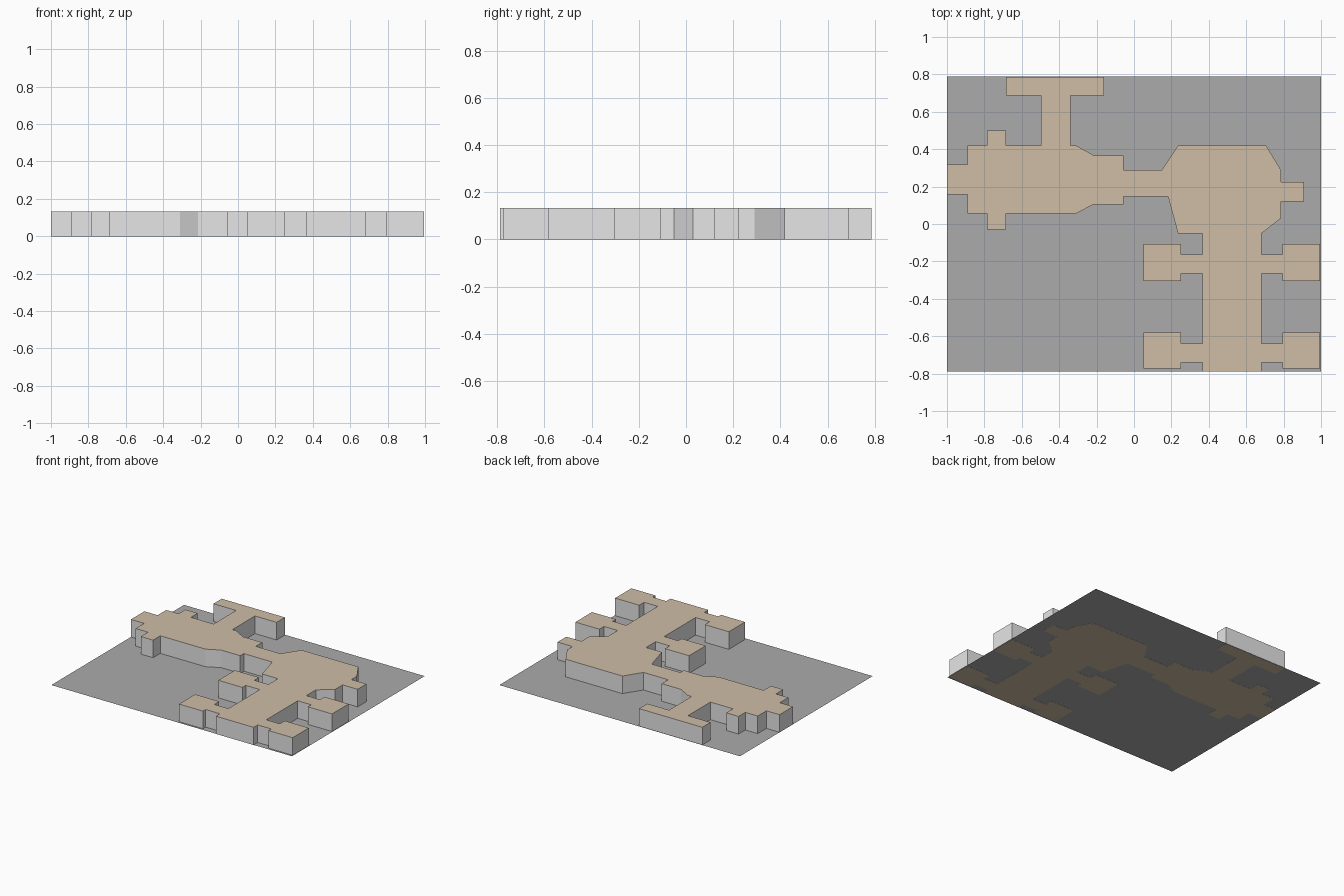
import bpy, bmesh

if "Cube" in bpy.data.objects:
    bpy.data.objects.remove(bpy.data.objects["Cube"])

H = 0.133  # common height of every room


def material(name, rgb):
    m = bpy.data.materials.new(name)
    m.diffuse_color = (*rgb, 1)
    m.use_nodes = True
    m.node_tree.nodes["Principled BSDF"].inputs["Base Color"].default_value = m.diffuse_color
    return m


GROUND = material("ground_grey", (0.41, 0.41, 0.41))
WALL = material("wall_light_grey", (0.79, 0.79, 0.79))
TAN = material("floor_tan", (0.62, 0.51, 0.38))


def link(name, bm, mats):
    me = bpy.data.meshes.new(name)
    bm.to_mesh(me)
    bm.free()
    for m in mats:
        me.materials.append(m)
    ob = bpy.data.objects.new(name, me)
    bpy.context.collection.objects.link(ob)


def prism(name, pts):
    """Extrude a floor outline; horizontal caps are tan, sides are grey."""
    bm = bmesh.new()
    f = bm.faces.new([bm.verts.new((x, y, 0)) for x, y in pts])
    ext = bmesh.ops.extrude_face_region(bm, geom=[f], use_keep_orig=True)
    top = [v for v in ext["geom"] if isinstance(v, bmesh.types.BMVert)]
    bmesh.ops.translate(bm, verts=top, vec=(0, 0, H))
    bmesh.ops.recalc_face_normals(bm, faces=bm.faces[:])
    for face in bm.faces:
        face.material_index = 1 if abs(face.normal.z) > 0.5 else 0
    link(name, bm, [WALL, TAN])


def block(name, x0, x1, y0, y1):
    prism(name, [(x0, y0), (x1, y0), (x1, y1), (x0, y1)])


# ground sheet, a hair above the room floors so they show from below
bm = bmesh.new()
bm.faces.new([bm.verts.new((x, y, 0.001)) for x, y in
              ((-1, -0.788), (1, -0.788), (1, 0.788), (-1, 0.788))])
link("ground", bm, [GROUND])

# west room with tapered east end, and its alcoves
prism("west_room", [(-0.89, 0.056), (-0.31, 0.056), (-0.215, 0.105), (-0.055, 0.105),
                    (-0.055, 0.367), (-0.215, 0.367), (-0.31, 0.42), (-0.89, 0.42)])
block("west_entry", -1.0, -0.89, 0.157, 0.317)
block("west_alcove_north", -0.787, -0.685, 0.42, 0.5)
block("west_alcove_south", -0.787, -0.685, -0.03, 0.056)

# north passage and cross room
block("north_passage", -0.497, -0.34, 0.42, 0.687)
block("north_room", -0.685, -0.16, 0.687, 0.785)

# passage joining the two large rooms
prism("middle_passage", [(-0.055, 0.147), (0.182, 0.147), (0.15, 0.29), (-0.055, 0.29)])

# east hall with clipped corners
prism("east_hall", [(0.235, -0.05), (0.682, -0.05), (0.785, 0.03), (0.785, 0.29),
                    (0.706, 0.42), (0.235, 0.42), (0.15, 0.29), (0.182, 0.147)])
block("east_alcove", 0.785, 0.91, 0.12, 0.225)

# south corridor with two pairs of side cells
block("south_corridor", 0.367, 0.682, -0.788, -0.05)
for row, y0, y1, d0, d1 in (("upper", -0.305, -0.108, -0.265, -0.163),
                            ("lower", -0.772, -0.58, -0.74, -0.638)):
    block(f"{row}_cell_left", 0.05, 0.25, y0, y1)
    block(f"{row}_door_left", 0.25, 0.367, d0, d1)
    block(f"{row}_door_right", 0.682, 0.795, d0, d1)
    block(f"{row}_cell_right", 0.795, 0.995, y0, y1)
